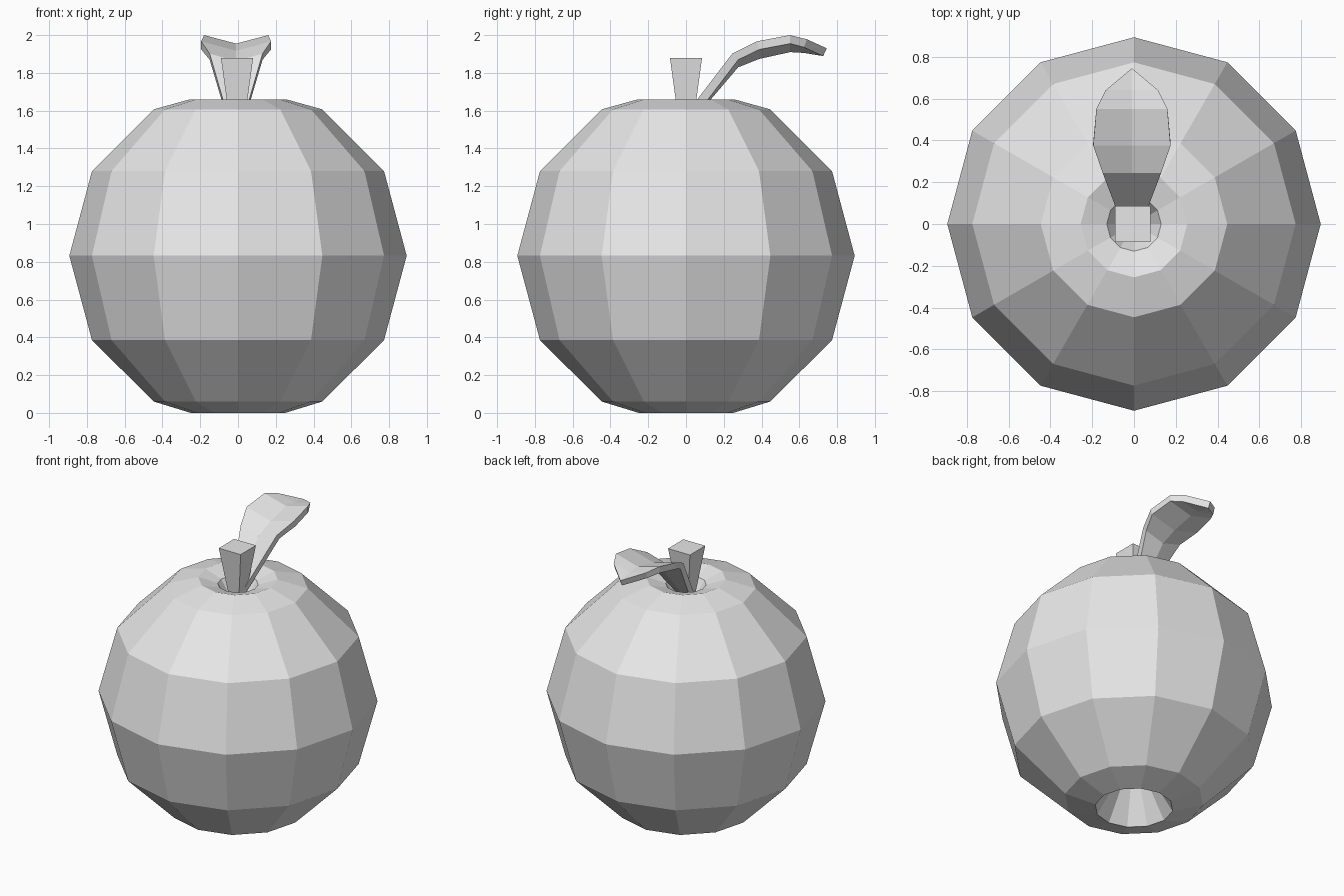
import bpy, bmesh, math
from mathutils import Vector

old = bpy.data.objects.get("Cube")
if old:
    bpy.data.objects.remove(old, do_unlink=True)

grey = bpy.data.materials.new("light grey")
grey.use_nodes = True
colour = (0.8, 0.8, 0.8, 1)
grey.diffuse_color = colour
grey.node_tree.nodes["Principled BSDF"].inputs["Base Color"].default_value = colour


def finish(name, bm):
    """Clean a bmesh and turn it into a flat shaded object."""
    bmesh.ops.remove_doubles(bm, verts=bm.verts, dist=0.0005)
    bmesh.ops.recalc_face_normals(bm, faces=bm.faces)
    mesh = bpy.data.meshes.new(name)
    bm.to_mesh(mesh)
    bm.free()
    mesh.materials.append(grey)
    obj = bpy.data.objects.new(name, mesh)
    bpy.context.collection.objects.link(obj)
    return obj


def bridge(bm, loops):
    """Join successive closed loops of vertices with quads."""
    for a, b in zip(loops, loops[1:]):
        n = len(a)
        for i in range(n):
            j = (i + 1) % n
            bm.faces.new((a[i], a[j], b[j], b[i]))


def ring(bm, radius, z, sides, turn=0.0):
    angles = [math.tau * i / sides + turn for i in range(sides)]
    return [bm.verts.new((radius * math.cos(a), radius * math.sin(a), z)) for a in angles]


# Fruit body: twelve-sided lathe with hollows at both ends
profile = [(0.10, 0.25), (0.25, 0.0), (0.446, 0.06), (0.773, 0.385), (0.893, 0.832),
           (0.773, 1.28), (0.446, 1.607), (0.255, 1.66), (0.13, 1.62)]
bm = bmesh.new()
rings = [ring(bm, r, z, 12) for r, z in profile]
bridge(bm, rings)
for end, z in ((rings[0], 0.3), (rings[-1], 1.42)):
    pole = bm.verts.new((0, 0, z))
    for i, v in enumerate(end):
        bm.faces.new((v, end[(i + 1) % len(end)], pole))
finish("fruit_body", bm)

# Stem: square post that widens upward
bm = bmesh.new()
half_diagonal = math.sqrt(2)
ends = [ring(bm, h * half_diagonal, z, 4, math.pi / 4) for h, z in ((0.025, 1.44), (0.085, 1.88))]
bridge(bm, ends)
for end in ends:
    bm.faces.new(end)
stem = finish("stem", bm)
stem.location.x = -0.005

# Leaf: folded strip along a bent path; y, edge height, half width, fold depth
rows = [(-0.02, 1.555, 0.04, 0.01), (0.06, 1.66, 0.07, 0.015), (0.245, 1.902, 0.14, 0.04),
        (0.375, 1.967, 0.185, 0.05), (0.55, 2.0, 0.17, 0.045), (0.64, 1.978, 0.125, 0.03),
        (0.745, 1.93, 0.0, 0.0)]
thickness = 0.045
bm = bmesh.new()
sections = []
for i, (y, z, half, fold) in enumerate(rows):
    before, after = rows[max(i - 1, 0)], rows[min(i + 1, len(rows) - 1)]
    along = Vector((0, after[0] - before[0], after[1] - before[1])).normalized()
    down = Vector((0, along.z, -along.y)) * thickness
    top = [Vector((-half, y, z)), Vector((0, y, z - fold)), Vector((half, y, z))]
    under = [p + down for p in reversed(top)]
    sections.append([bm.verts.new(p) for p in top + under])
bridge(bm, sections)
bm.faces.new(sections[0])
leaf = finish("leaf", bm)
leaf.location.x = -0.01
